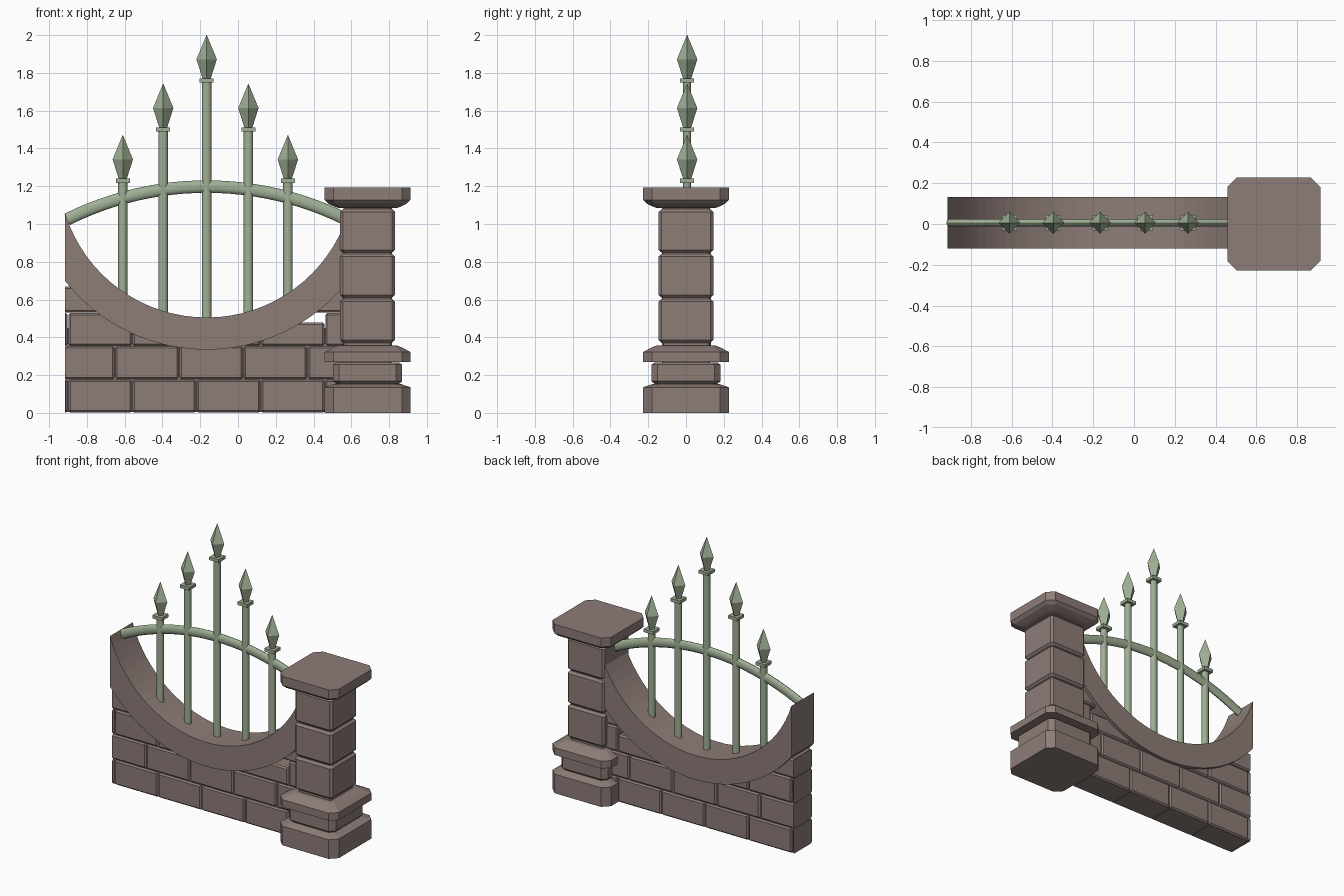
import bpy, bmesh, math
from mathutils import Vector

if "Cube" in bpy.data.objects:
    bpy.data.objects.remove(bpy.data.objects["Cube"])


def material(name, rgb):
    m = bpy.data.materials.new(name)
    m.diffuse_color = (*rgb, 1)
    m.use_nodes = True
    m.node_tree.nodes["Principled BSDF"].inputs["Base Color"].default_value = m.diffuse_color
    return m


STONE = material("brown_stone", (0.27, 0.205, 0.187))
IRON = material("pale_green_iron", (0.35, 0.43, 0.30))
CX, CZ = -0.166, 1.29          # centre of the sweeping arc
R_IN, R_OUT = 0.785, 0.955
LEFT, RIGHT = -0.915, 0.583
PX = 0.686                     # pillar centre
Y0 = 0.006                     # wall and railing centre line


def finish(bm, name, mat, smooth=False):
    bmesh.ops.recalc_face_normals(bm, faces=bm.faces[:])
    me = bpy.data.meshes.new(name)
    bm.to_mesh(me)
    bm.free()
    me.materials.append(mat)
    ob = bpy.data.objects.new(name, me)
    bpy.context.collection.objects.link(ob)
    if smooth:
        bpy.ops.object.select_all(action='DESELECT')
        ob.select_set(True)
        bpy.context.view_layer.objects.active = ob
        bpy.ops.object.shade_smooth_by_angle(angle=math.radians(40))
    return ob


def loft(bm, rings):
    loops = [[bm.verts.new(p) for p in r] for r in rings]
    n = len(loops[0])
    for a, b in zip(loops, loops[1:]):
        for i in range(n):
            j = (i + 1) % n
            bm.faces.new((a[i], a[j], b[j], b[i]))
    bm.faces.new(loops[0][::-1])
    bm.faces.new(loops[-1])


def octagon(z, h, c):
    k = h - c
    return [(PX + x, y, z) for x, y in ((h, -k), (h, k), (k, h), (-k, h),
                                        (-h, k), (-h, -k), (-k, -h), (k, -h))]


def pillar_part(name, rings):
    bm = bmesh.new()
    loft(bm, [octagon(*r) for r in rings])
    finish(bm, name, STONE)


# Pillar: plinth, neck, moulding, shaft blocks, cap
pillar_part("pillar_plinth", [(0, .228, .047), (.135, .228, .047), (.152, .18, .035)])
pillar_part("pillar_neck", [(.14, .165, .03), (.155, .168, .03), (.168, .183, .033),
                            (.255, .183, .033), (.268, .165, .03)])
pillar_part("pillar_moulding", [(.27, .228, .047), (.322, .228, .047),
                                (.345, .185, .035), (.357, .155, .025)])
pillar_part("pillar_core", [(.25, .128, .01), (1.12, .128, .01)])
for i, (a, b) in enumerate(((.368, .607), (.607, .845), (.845, 1.082))):
    pillar_part(f"pillar_block_{i + 1}", [(a + .003, .13, .012), (a + .018, .145, .015),
                                          (b - .018, .145, .015), (b - .003, .13, .012)])
pillar_part("pillar_cap", [(1.085, .155, .03), (1.092, .175, .033), (1.108, .208, .042),
                           (1.128, .228, .047), (1.192, .228, .047)])

# Curved coping stone along the top of the wall, clipped at both ends
bm = bmesh.new()


def angle_at(x, r):
    return math.asin((x - CX) / r)


rings = []
N = 32
for i in range(N + 1):
    t = i / N
    p = []
    for r in (R_IN, R_OUT):
        a = angle_at(LEFT, r) * (1 - t) + angle_at(RIGHT, r) * t
        p.append((CX + r * math.sin(a), CZ - r * math.cos(a)))
    (xi, zi), (xo, zo) = p
    f, b = Y0 - .126, Y0 + .126
    rings.append([(xi, f, zi), (xo, f, zo), (xo, b, zo), (xi, b, zi)])
loft(bm, rings)
finish(bm, "curved_coping", STONE)

# Brick courses: offset grid of bevelled blocks, trimmed at the wall end
bm = bmesh.new()
H, W = .177, .34
for row in range(4):
    start = -.90 - W if row % 2 == 0 else -.652 - W
    for k in range(6):
        x0, x1 = start + k * W, start + (k + 1) * W
        if x1 <= LEFT or x0 > .57:
            continue
        if row == 3 and x1 > -.6 and x0 < .3:
            continue
        z0, z1 = row * H, (row + 1) * H
        if row == 2 and x1 > -.5 and x0 < .2:
            z1 = .48
        if row == 3:
            z1 = .67
        tmp = bmesh.new()
        bmesh.ops.create_cube(tmp, size=1)
        for v in tmp.verts:
            v.co = Vector(((x0 + x1) / 2 + v.co.x * (W - .004), Y0 + v.co.y * .205,
                           (z0 + z1) / 2 + v.co.z * (z1 - z0 - .003)))
        bmesh.ops.bevel(tmp, geom=tmp.edges[:], offset=.01, segments=1, affect='EDGES')
        for x, s in ((LEFT, -1), (.62, 1)):
            cut = bmesh.ops.bisect_plane(tmp, geom=tmp.verts[:] + tmp.edges[:] + tmp.faces[:],
                                         plane_co=(x, 0, 0), plane_no=(s, 0, 0), clear_outer=True)
            edges = [e for e in cut['geom_cut'] if isinstance(e, bmesh.types.BMEdge)]
            if edges:
                bmesh.ops.edgeloop_fill(tmp, edges=edges)
        me = bpy.data.meshes.new("tmp")
        tmp.to_mesh(me)
        tmp.free()
        bm.from_mesh(me)
        bpy.data.meshes.remove(me)
finish(bm, "wall_bricks", STONE)

# Mortar core behind the joints
bm = bmesh.new()
loft(bm, [[(x, Y0 + y, z) for x, y in ((LEFT + .004, -.093), (.6, -.093), (.6, .093),
                                      (LEFT + .004, .093))] for z in (.004, .45)])
finish(bm, "wall_core", STONE)

# Arched rail
bm = bmesh.new()
R = 1.66
rings = []
for i in range(25):
    x = -.905 + (.58 + .905) * i / 24
    a = math.asin((x - CX) / R)
    d = Vector((math.sin(a), 0, math.cos(a)))
    c = Vector((CX, Y0, 1.198 - R)) + d * R
    rings.append([c + d * .033 * math.cos(t) + Vector((0, .019 * math.sin(t), 0))
                  for t in [2 * math.pi * k / 12 for k in range(12)]])
loft(bm, rings)
finish(bm, "arched_rail", IRON, True)


def ring(x, z, rx, ry, n, off=0):
    return [(x + rx * math.cos(off + 2 * math.pi * k / n),
             Y0 + ry * math.sin(off + 2 * math.pi * k / n), z) for k in range(n)]


# Railing bars with square collars and spearheads
for i, (x, top) in enumerate(((-.61, 1.47), (-.396, 1.742), (CX, 2.0), (.055, 1.742), (.264, 1.47))):
    foot = CZ - math.sqrt(R_IN ** 2 - (x - CX) ** 2) - .03
    bm = bmesh.new()
    loft(bm, [ring(x, z, .025, .021, 12) for z in (foot, top - .24)])
    finish(bm, f"bar_{i + 1}", IRON, True)
    bm = bmesh.new()
    s = .037 * math.sqrt(2)
    loft(bm, [ring(x, top + dz, s, s, 4, math.pi / 4) for dz in (-.252, -.23)])
    finish(bm, f"collar_{i + 1}", IRON)
    bm = bmesh.new()
    loft(bm, [ring(x, top + dz, r, r, 4) for dz, r in
              ((-.235, .02), (-.128, .054), (0, .001))])
    finish(bm, f"spearhead_{i + 1}", IRON)
